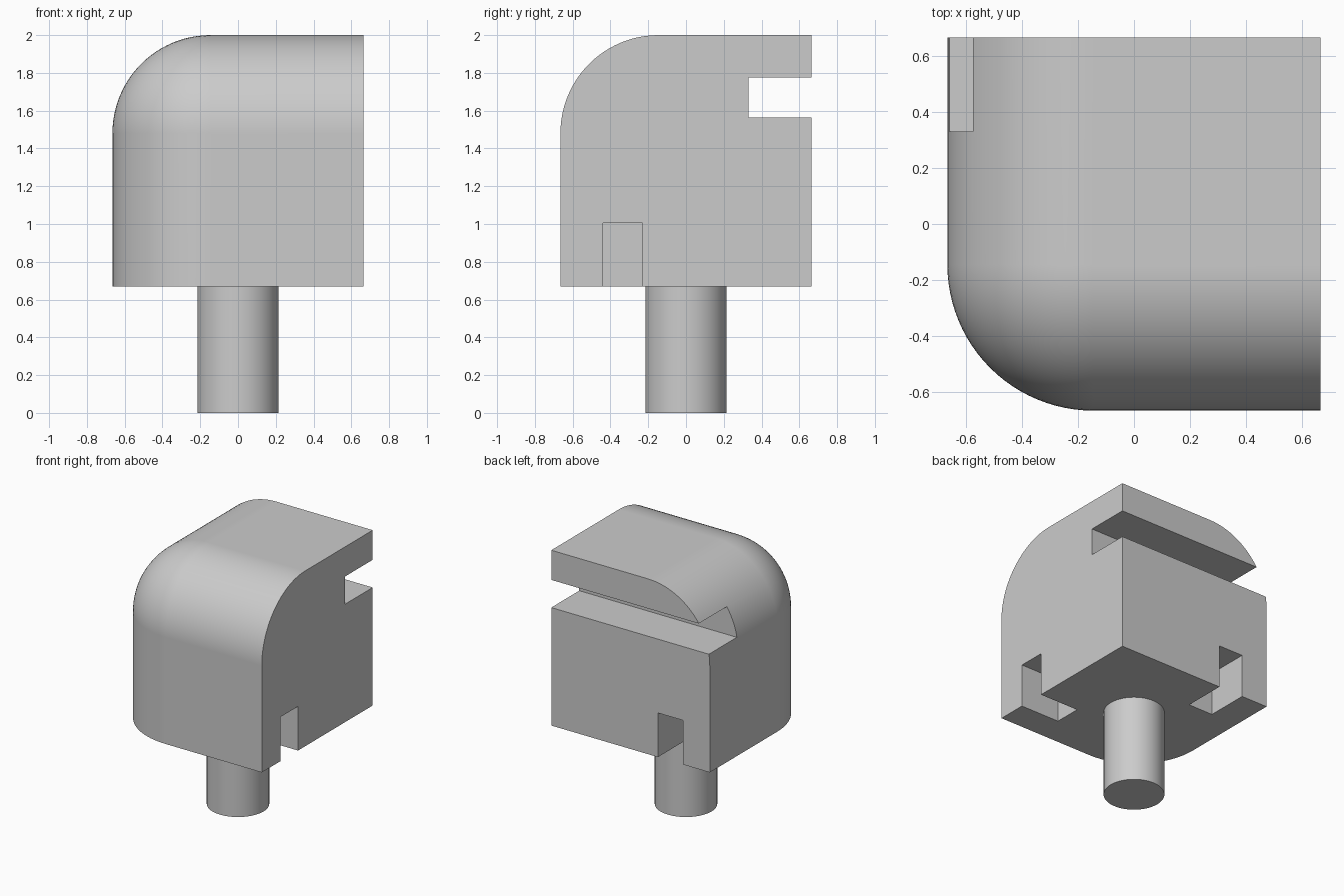
import bpy
import bmesh
from math import radians

cube = bpy.data.objects.get("Cube")
if cube:
    bpy.data.objects.remove(cube, do_unlink=True)

HALF = 0.665      # half width of the block
BASE = 0.67       # underside of the block
TOP = 2.0
ROUND = 0.52      # radius of the rounded edges

grey = bpy.data.materials.new("plain_grey")
grey.use_nodes = True
colour = (0.6, 0.6, 0.6, 1)
grey.diffuse_color = colour
grey.node_tree.nodes["Principled BSDF"].inputs["Base Color"].default_value = colour


def add_box(name, low, high):
    bpy.ops.mesh.primitive_cube_add(size=1)
    obj = bpy.context.object
    obj.name = name
    for v in obj.data.vertices:
        v.co = [h if c > 0 else l for c, l, h in zip(v.co, low, high)]
    return obj


def select(obj):
    bpy.ops.object.select_all(action="DESELECT")
    obj.select_set(True)
    bpy.context.view_layer.objects.active = obj


def cut(obj, name, low, high):
    cutter = add_box(name, low, high)
    cutter.hide_render = True
    mod = obj.modifiers.new(name, "BOOLEAN")
    mod.operation = "DIFFERENCE"
    mod.solver = "EXACT"
    mod.object = cutter
    select(obj)
    bpy.ops.object.modifier_apply(modifier=mod.name)
    bpy.data.objects.remove(cutter, do_unlink=True)


# Block with the three edges at its front, -x, top corner rounded
block = add_box("block", (-HALF, -HALF, BASE), (HALF, HALF, TOP))
bm = bmesh.new()
bm.from_mesh(block.data)
corner = min(bm.verts, key=lambda v: v.co.x + v.co.y - v.co.z)
bmesh.ops.bevel(bm, geom=list(corner.link_edges), offset=ROUND, offset_type="OFFSET",
                segments=24, profile=0.5, affect="EDGES")
bm.to_mesh(block.data)
bm.free()

# Long slot across the back
cut(block, "back_slot", (-1, 0.33, 1.565), (1, 1, 1.775))
# Notches in the lower edge of the +x side and the back
cut(block, "side_notch", (0.333, -0.44, 0.5), (1, -0.23, 1.005))
cut(block, "back_notch", (-0.44, 0.333, 0.5), (-0.23, 1, 1.005))

# Round peg below
bpy.ops.mesh.primitive_cylinder_add(vertices=64, radius=0.215, depth=BASE,
                                    location=(0, 0, BASE / 2))
peg = bpy.context.object
peg.name = "peg"

for obj in (block, peg):
    obj.data.materials.clear()
    obj.data.materials.append(grey)
    select(obj)
    bpy.ops.object.shade_smooth_by_angle(angle=radians(25))
    normals = obj.modifiers.new("even_normals", "WEIGHTED_NORMAL")
    normals.keep_sharp = True
